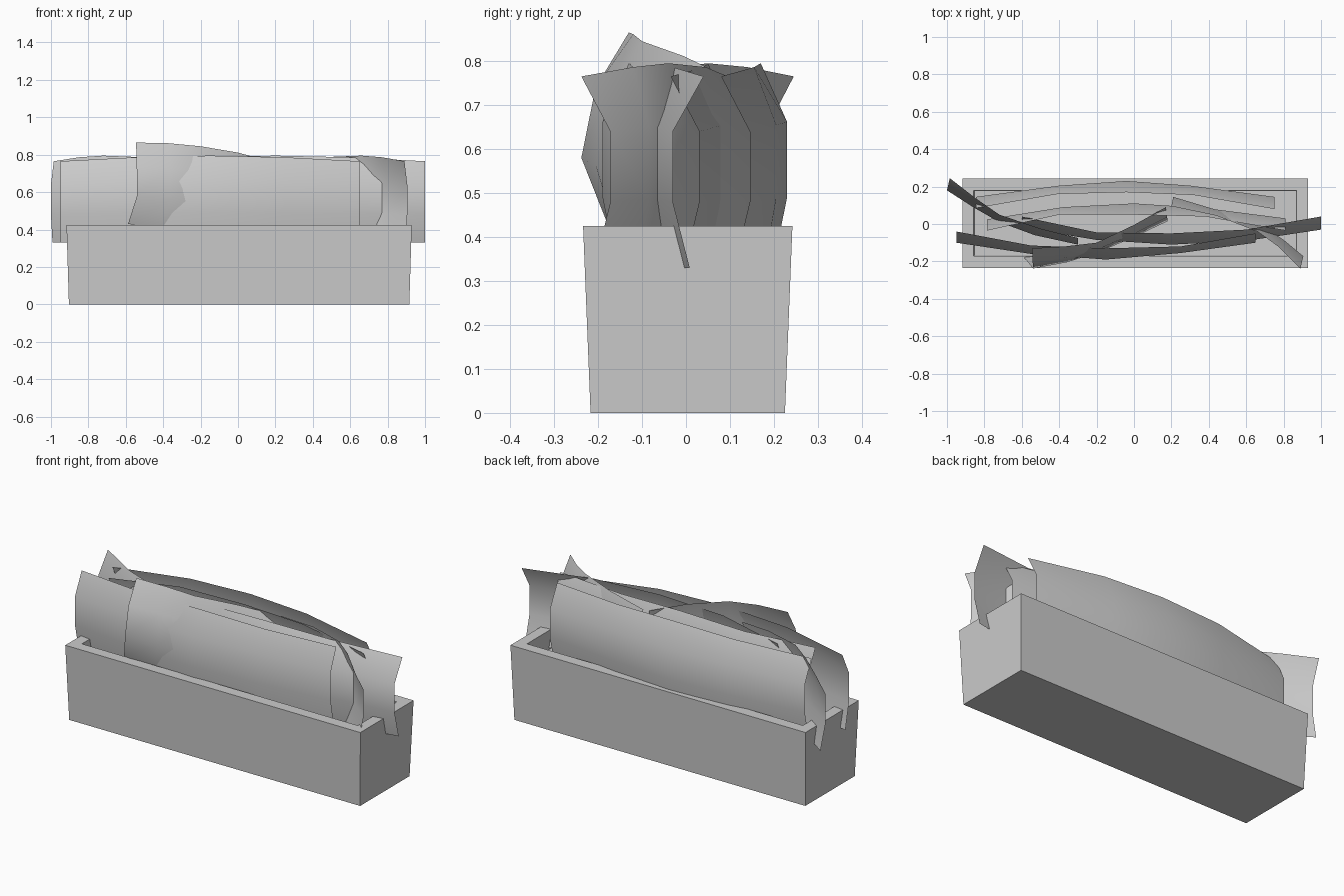
import bpy, bmesh, math
from mathutils import Vector

cube = bpy.data.objects.get("Cube")
if cube:
    bpy.data.objects.remove(cube, do_unlink=True)

grey = bpy.data.materials.new("light_grey")
grey.use_nodes = True
colour = (0.6, 0.6, 0.6, 1)
grey.diffuse_color = colour
grey.node_tree.nodes["Principled BSDF"].inputs["Base Color"].default_value = colour


def finish(bm, name, smooth=False):
    mesh = bpy.data.meshes.new(name)
    bm.to_mesh(mesh)
    bm.free()
    mesh.materials.append(grey)
    for p in mesh.polygons:
        p.use_smooth = smooth
    ob = bpy.data.objects.new(name, mesh)
    bpy.context.collection.objects.link(ob)
    return ob


# Trough: rectangular rings from the base, over the rim, down to the soil
bm = bmesh.new()
rings = []
for hx, hy, z in [(0.91, 0.221, 0), (0.923, 0.238, 0.425),
                  (0.863, 0.175, 0.425), (0.86, 0.172, 0.32)]:
    rings.append([bm.verts.new((0.006 + sx * hx, 0.004 + sy * hy, z))
                  for sx, sy in [(-1, -1), (1, -1), (1, 1), (-1, 1)]])
bm.faces.new(rings[0][::-1])
for a, b in zip(rings, rings[1:]):
    for i in range(4):
        j = (i + 1) % 4
        bm.faces.new((a[i], a[j], b[j], b[i]))
bm.faces.new(rings[-1])
finish(bm, "planter_trough")


# Foliage sheet: plan curve of the bulging middle and of the leaning top edge
def sheet(name, bulge, top, flip=False, lift=0, shear=0, upper=0):
    bm = bmesh.new()
    rows = []
    n = len(bulge) - 1
    for z, w in [(0.33, 0.55), (0.48, 0), (0.64, upper), (0.765, 1)]:
        row = []
        for i, (b, t) in enumerate(zip(bulge, top)):
            p = Vector(b).lerp(Vector(t), w)
            u = i / n
            arch = 0.03 * math.sin(math.pi * u) * (z - 0.33) / 0.435
            x = p.x - (shear if z < 0.4 else 0)
            row.append(bm.verts.new((x, p.y, z + arch + lift * (1 - u))))
        rows.append(row)
    for a, b in zip(rows, rows[1:]):
        for i in range(n):
            bm.faces.new((a[i], a[i + 1], b[i + 1], b[i]))
    if flip:
        bmesh.ops.reverse_faces(bm, faces=bm.faces[:])
    return finish(bm, name, True)


# Long sheets running along the trough
sheet("back_foliage",
      [(-0.845, 0.145), (-0.4, 0.205), (-0.04, 0.23), (0.3, 0.205), (0.75, 0.145)],
      [(-0.845, 0.085), (-0.41, 0.16), (-0.04, 0.17), (0.32, 0.155), (0.75, 0.08)], flip=True)
sheet("middle_back_foliage",
      [(-0.785, 0.025), (-0.38, 0.09), (0, 0.11), (0.38, 0.085), (0.81, 0.03)],
      [(-0.785, -0.035), (-0.4, 0.05), (0, 0.05), (0.38, 0.04), (0.81, -0.035)], flip=True)
sheet("middle_front_foliage",
      [(-0.6, -0.02), (-0.2, -0.085), (0.2, -0.11), (0.6, -0.09), (1, -0.03)],
      [(-0.6, 0.04), (-0.2, -0.045), (0.2, -0.05), (0.6, -0.03), (1, 0.04)])
sheet("front_foliage",
      [(-0.95, -0.1), (-0.55, -0.16), (-0.15, -0.19), (0.25, -0.155), (0.65, -0.1)],
      [(-0.95, -0.04), (-0.55, -0.115), (-0.15, -0.13), (0.25, -0.12), (0.65, -0.05)])

# Short sheets crossing diagonally
sheet("right_cross_foliage",
      [(-1, 0.18), (-0.86, 0.09), (-0.72, 0.01), (-0.53, -0.06), (-0.3, -0.11)],
      [(-0.985, 0.245), (-0.85, 0.14), (-0.72, 0.05), (-0.5, -0.025), (-0.3, -0.075)], flip=True)
sheet("left_cross_foliage",
      [(0.21, 0.145), (0.46, 0.07), (0.7, -0.02), (0.8, -0.085), (0.905, -0.172)],
      [(0.2, 0.095), (0.44, 0.045), (0.66, -0.04), (0.77, -0.12), (0.89, -0.238)])
sheet("tall_front_foliage",
      [(-0.54, -0.238), (-0.36, -0.205), (-0.2, -0.155), (0, -0.07), (0.18, 0.015)],
      [(-0.545, -0.13), (-0.37, -0.12), (-0.2, -0.1), (0, -0.005), (0.17, 0.09)],
      lift=0.1, shear=0.045, upper=0.3)
